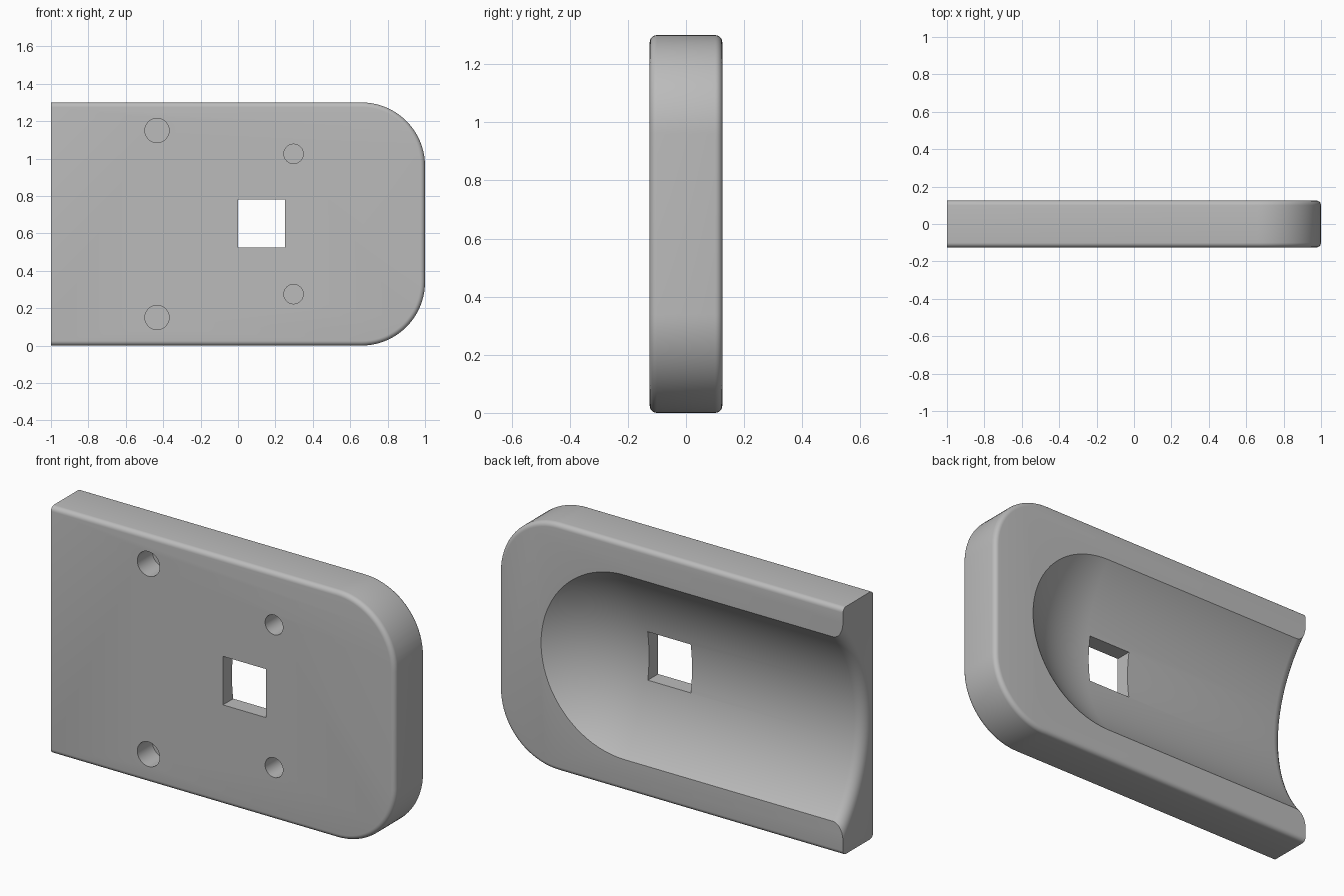
import bpy, bmesh
from math import sin, cos, acos, sqrt, pi, radians

old = bpy.data.objects.get("Cube")
if old:
    bpy.data.objects.remove(old, do_unlink=True)

grey = bpy.data.materials.new("plain grey")
grey.use_nodes = True
grey.diffuse_color = (0.5, 0.5, 0.5, 1)
grey.node_tree.nodes["Principled BSDF"].inputs["Base Color"].default_value = (0.5, 0.5, 0.5, 1)

HALF_T, HEIGHT, CORNER, ROUND = 0.125, 1.3, 0.34, 0.025
MID_Z = HEIGHT / 2


def loft(name, loops):
    """Solid skinned through closed loops of equal length."""
    bm = bmesh.new()
    rings = [[bm.verts.new(p) for p in loop] for loop in loops]
    n = len(rings[0])
    for a, b in zip(rings, rings[1:]):
        for i in range(n):
            j = (i + 1) % n
            bm.faces.new((a[i], a[j], b[j], b[i]))
    bm.faces.new(rings[0])
    bm.faces.new(rings[-1][::-1])
    bmesh.ops.recalc_face_normals(bm, faces=bm.faces)
    mesh = bpy.data.meshes.new(name)
    bm.to_mesh(mesh)
    bm.free()
    mesh.materials.append(grey)
    obj = bpy.data.objects.new(name, mesh)
    bpy.context.collection.objects.link(obj)
    return obj


def plate_outline(y, inset, steps=20):
    """Plate shape: square at -x, round corners at +x."""
    r = CORNER - inset
    pts = [(-1, y, HEIGHT - inset), (-1, y, inset)]
    for cz, start in ((CORNER, -pi / 2), (HEIGHT - CORNER, 0)):
        for i in range(steps + 1):
            a = start + pi / 2 * i / steps
            pts.append((1 - CORNER + r * cos(a), y, cz + r * sin(a)))
    return pts


# Plate with rounded front and back rims
quarter = [pi / 2 * i / 6 for i in range(7)]
rim = [(HALF_T - ROUND * (1 - sin(a)), ROUND * (1 - cos(a))) for a in quarter]
loops = [plate_outline(-y, d) for y, d in reversed(rim)]
loops += [plate_outline(y, d) for y, d in rim]
plate = loft("scooped_plate", loops)

# Trough cutter: flared mouth, straight run, ball-shaped end
R, AXIS_Y, TOP_Y, SEAM_X, FLARE = 0.76, 0.71, 0.2, 0.27, 0.057
drop = AXIS_Y - TOP_Y


def trough_section(x, radius, steps=40):
    limit = acos(drop / radius)
    arc = [limit * (2 * i / steps - 1) for i in range(steps + 1)]
    return [(x, AXIS_Y - radius * cos(a), MID_Z + radius * sin(a)) for a in arc]


sections = [trough_section(-1.1, R + FLARE)]
sections += [trough_section(-1 + FLARE * (1 - cos(a)), R + FLARE * (1 - sin(a))) for a in quarter]
reach = sqrt(R * R - drop * drop)
for i in range(25):
    u = reach * 0.999 * sin(pi / 2 * i / 24)
    sections.append(trough_section(SEAM_X + u, sqrt(R * R - u * u)))
cutters = [loft("trough_cutter", sections)]


# Blind screw holes in the front
def round_cutter(x, z, r, depth, sides=32):
    ring = [(x + r * cos(2 * pi * i / sides), z + r * sin(2 * pi * i / sides)) for i in range(sides)]
    return loft("hole_cutter", [[(px, y, pz) for px, pz in ring]
                                for y in (-0.3, depth - HALF_T)])


for side in (-1, 1):
    cutters.append(round_cutter(-0.433, MID_Z + side * 0.5, 0.065, 0.125))
    cutters.append(round_cutter(0.297, MID_Z + side * 0.375, 0.052, 0.125))

# Square window right through
cutters.append(loft("window_cutter", [
    [(0, y, 0.525), (0.25, y, 0.525), (0.25, y, 0.78), (0, y, 0.78)] for y in (-0.3, 0.3)]))

# Cut everything out, then drop the cutters
bpy.ops.object.select_all(action="DESELECT")
plate.select_set(True)
bpy.context.view_layer.objects.active = plate
for cutter in cutters:
    cutter.hide_render = True
    mod = plate.modifiers.new("cut", "BOOLEAN")
    mod.operation = "DIFFERENCE"
    mod.solver = "EXACT"
    mod.object = cutter
    bpy.ops.object.modifier_apply(modifier=mod.name)
    bpy.data.objects.remove(cutter, do_unlink=True)
bpy.ops.object.shade_smooth_by_angle(angle=radians(30))
